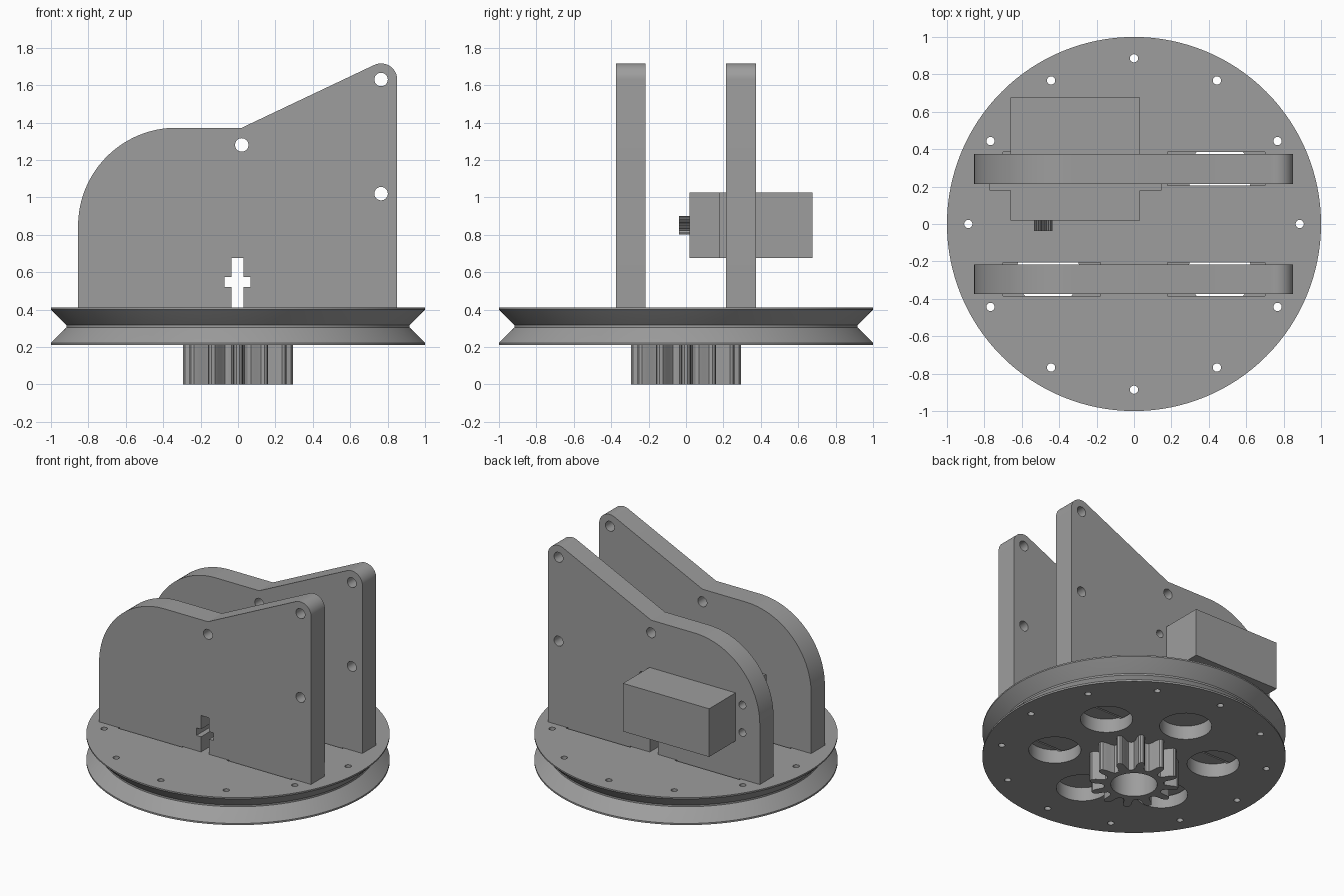
import bpy, bmesh
from math import sin, cos, pi, radians

cube = bpy.data.objects.get("Cube")
if cube:
    bpy.data.objects.remove(cube)

grey = bpy.data.materials.new("plain grey")
grey.use_nodes = True
colour = (0.34, 0.34, 0.34, 1)
grey.diffuse_color = colour
grey.node_tree.nodes["Principled BSDF"].inputs["Base Color"].default_value = colour
parts = []


def circle(u, v, r, n=32, start=0.0, end=2 * pi):
    """Points on a circle, or on an arc when an end angle is given."""
    full = abs(end - start) > 6.2
    steps = n if full else n - 1
    return [(u + r * cos(start + (end - start) * i / steps),
             v + r * sin(start + (end - start) * i / steps)) for i in range(n)]


def rect(u0, v0, u1, v1):
    return [(u0, v0), (u1, v0), (u1, v1), (u0, v1)]


def make(name, prisms):
    """Object from prisms given as (outline, low, high, axis)."""
    bm = bmesh.new()
    for pts, lo, hi, axis in prisms:
        rings = [[bm.verts.new((u, v, w) if axis == "z" else (u, w, v)) for u, v in pts]
                 for w in (lo, hi)]
        for ring in rings:
            bm.faces.new(ring)
        for i in range(len(pts)):
            j = (i + 1) % len(pts)
            bm.faces.new((rings[0][i], rings[0][j], rings[1][j], rings[1][i]))
    return finish(name, bm)


def finish(name, bm):
    bmesh.ops.recalc_face_normals(bm, faces=bm.faces)
    mesh = bpy.data.meshes.new(name)
    bm.to_mesh(mesh)
    bm.free()
    mesh.materials.append(grey)
    ob = bpy.data.objects.new(name, mesh)
    bpy.context.collection.objects.link(ob)
    parts.append(ob)
    return ob


def cut(ob, prisms):
    """Subtract a set of prisms from an object."""
    cutter = make("cutter", prisms)
    parts.remove(cutter)
    cutter.hide_render = True
    mod = ob.modifiers.new("cut", "BOOLEAN")
    mod.operation, mod.solver, mod.object = "DIFFERENCE", "EXACT", cutter
    bpy.context.view_layer.objects.active = ob
    bpy.ops.object.modifier_apply(modifier=mod.name)
    bpy.data.objects.remove(cutter)


# Grooved turntable disc, turned from a half profile
SEG = 128
bm = bmesh.new()
profile = [(1, 0.21), (1, 0.222), (0.925, 0.298), (0.917, 0.305), (0.917, 0.317),
           (0.925, 0.324), (1, 0.4), (1, 0.41)]
rings = [[bm.verts.new((x, y, z)) for x, y in circle(0, 0, r, SEG)] for r, z in profile]
for a, b in zip(rings, rings[1:]):
    for i in range(SEG):
        j = (i + 1) % SEG
        bm.faces.new((a[i], a[j], b[j], b[i]))
bm.faces.new(rings[0])
bm.faces.new(rings[-1])
disc = finish("turntable_disc", bm)

# Rim holes and round pockets from below, then slots for the plate tabs
holes = [(circle(0.886 * cos(k * pi / 6), 0.886 * sin(k * pi / 6), 0.022, 20), 0.1, 0.5, "z")
         for k in range(12)]
holes += [(circle(0.53 * cos(a), 0.53 * sin(a), 0.172, 48), 0.1, 0.31, "z")
          for a in [pi / 6 + k * pi / 3 for k in range(6)]]
cut(disc, holes)
cut(disc, [(rect(x, y, x + 0.52, y + 0.18), 0.3, 0.5, "z")
           for x in (-0.7, 0.18) for y in (-0.385, 0.205)])

# Drive gear under the disc
TEETH = 12
tooth = [(-0.5, 0.195), (-0.33, 0.2), (-0.24, 0.225), (-0.2, 0.26), (-0.14, 0.285),
         (-0.05, 0.295), (0.05, 0.295), (0.14, 0.285), (0.2, 0.26), (0.24, 0.225), (0.33, 0.2)]
outline = []
for k in range(TEETH):
    for f, r in tooth:
        a = (k + f) * 2 * pi / TEETH
        outline.append((r * cos(a), r * sin(a)))
gear = make("drive_gear", [(outline, 0, 0.21, "z")])
cut(gear, [(circle(0, 0, 0.153, 48), -0.1, 0.4, "z")])

# Side plates with tabs, bolt holes and a cross-shaped nut slot
plate = [(-0.855, 0.41), (-0.69, 0.41), (-0.69, 0.31), (-0.19, 0.31), (-0.19, 0.41),
         (0.19, 0.41), (0.19, 0.31), (0.69, 0.31), (0.69, 0.41), (0.85, 0.41)]
plate += circle(0.765, 1.63, 0.086, 14, 0, radians(115.5))
plate += [(0.02, 1.372)]
plate += circle(-0.33, 0.847, 0.525, 32, pi / 2, pi)
cross = [(-0.035, 0.35), (0.03, 0.35), (0.03, 0.52), (0.067, 0.52), (0.067, 0.575), (0.03, 0.575),
         (0.03, 0.675), (-0.035, 0.675), (-0.035, 0.575), (-0.072, 0.575), (-0.072, 0.52),
         (-0.035, 0.52)]
screws = [circle(x, z, 0.028, 20) for x in (-0.715, 0.09) for z in (0.75, 0.95)]
bolts = [circle(x, z, 0.036) for x, z in ((0.765, 1.63), (0.765, 1.02), (0.02, 1.28))]
for name, y in (("front_plate", -0.375), ("back_plate", 0.215)):
    ob = make(name, [(plate, y, y + 0.158, "y")])
    shapes = bolts + [cross] + (screws if y > 0 else [])
    cut(ob, [(s, y - 0.1, y + 0.3, "y") for s in shapes])

# Servo motor: body, mounting flange and splined shaft
make("servo_body", [(rect(-0.66, 0.675, 0.033, 1.025), 0.02, 0.677, "y")])
flange = make("servo_flange", [(rect(-0.773, 0.675, 0.147, 1.025), 0.18, 0.215, "y")])
cut(flange, [(s, 0.1, 0.3, "y") for s in screws])
spline = [(-0.485 + r * cos(a), 0.85 + r * sin(a))
          for r, a in [((0.05, 0.05, 0.042, 0.042)[i % 4], i * pi / 42) for i in range(84)]]
make("servo_shaft", [(spline, -0.038, 0.02, "y")])

# Smooth round surfaces, keep edges crisp
bpy.ops.object.select_all(action="DESELECT")
for ob in parts:
    ob.select_set(True)
bpy.context.view_layer.objects.active = disc
bpy.ops.object.shade_smooth_by_angle(angle=radians(25))
